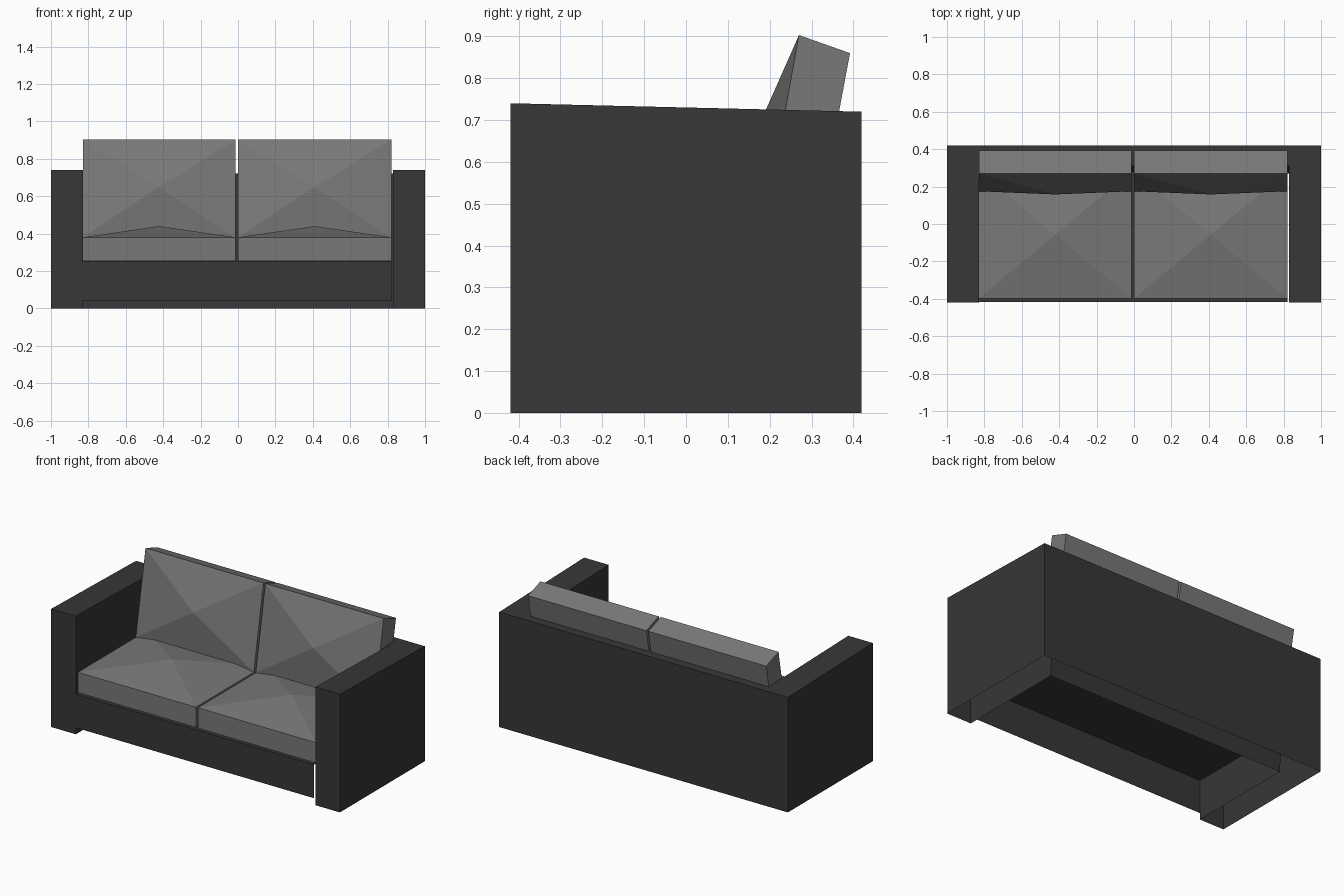
import bpy
import bmesh

if "Cube" in bpy.data.objects:
    bpy.data.objects.remove(bpy.data.objects["Cube"])


def material(name, value):
    mat = bpy.data.materials.new(name)
    mat.diffuse_color = (value, value, value, 1)
    mat.use_nodes = True
    mat.node_tree.nodes["Principled BSDF"].inputs["Base Color"].default_value = mat.diffuse_color
    return mat


charcoal = material("charcoal fabric", 0.038)
grey = material("grey fabric", 0.19)


def make_object(name, bm, mat):
    mesh = bpy.data.meshes.new(name)
    bm.to_mesh(mesh)
    bm.free()
    mesh.materials.append(mat)
    obj = bpy.data.objects.new(name, mesh)
    bpy.context.collection.objects.link(obj)
    return obj


# Arms and back: one hollow U-shaped shell, open underneath
def build_frame():
    def footprint(inner_y):
        half = [(0.83, inner_y), (0.83, -0.42), (1.0, -0.42), (1.0, 0.42)]
        return half + [(-x, y) for x, y in reversed(half)]

    bm = bmesh.new()
    bottom = [bm.verts.new((x, y, 0)) for x, y in footprint(0.27)]
    # the top falls gently towards the back
    top = [bm.verts.new((x, y, 0.73 - 0.024 * y)) for x, y in footprint(0.31)]
    for i in range(8):
        j = (i + 1) % 8
        bm.faces.new((bottom[i], bottom[j], top[j], top[i]))
    bm.faces.new(top)
    return make_object("arms_and_back", bm, charcoal)


# Seat base: thin front panel folded into the platform under the cushions
def build_base():
    bm = bmesh.new()
    profile = [(-0.418, 0.04), (-0.418, 0.25), (0.28, 0.25)]
    rows = [[bm.verts.new((x, y, z)) for x in (-0.83, 0.82)] for y, z in profile]
    for a, b in zip(rows, rows[1:]):
        bm.faces.new((a[0], a[1], b[1], b[0]))
    return make_object("seat_base", bm, charcoal)


# Cushion: four-sided side profile stretched across x, with its third
# profile edge (puffed) raised to a shallow point
def build_cushion(name, x0, x1, profile, apex):
    bm = bmesh.new()
    left = [bm.verts.new((x0, y, z)) for y, z in profile]
    right = [bm.verts.new((x1, y, z)) for y, z in profile]
    bm.faces.new(left)
    bm.faces.new(right)
    for i in range(3):
        bm.faces.new((left[i], left[i + 1], right[i + 1], right[i]))
    tip = bm.verts.new(((x0 + x1) / 2, *apex))
    rim = [left[3], left[0], right[0], right[3]]
    for i in range(4):
        bm.faces.new((rim[i], rim[(i + 1) % 4], tip))
    bmesh.ops.recalc_face_normals(bm, faces=bm.faces)
    return make_object(name, bm, grey)


build_frame()
build_base()

# the puffed face lies between the last and first profile points
seat_profile = [(-0.398, 0.38), (-0.398, 0.253), (0.285, 0.253), (0.285, 0.38)]
back_profile = [(0.175, 0.38), (0.295, 0.34), (0.392, 0.86), (0.27, 0.903)]
for side, x0, x1 in (("left", -0.83, -0.013), ("right", 0.0, 0.82)):
    build_cushion(side + "_seat_cushion", x0, x1, seat_profile, (-0.057, 0.44))
    build_cushion(side + "_back_cushion", x0, x1, back_profile, (0.158, 0.65))
